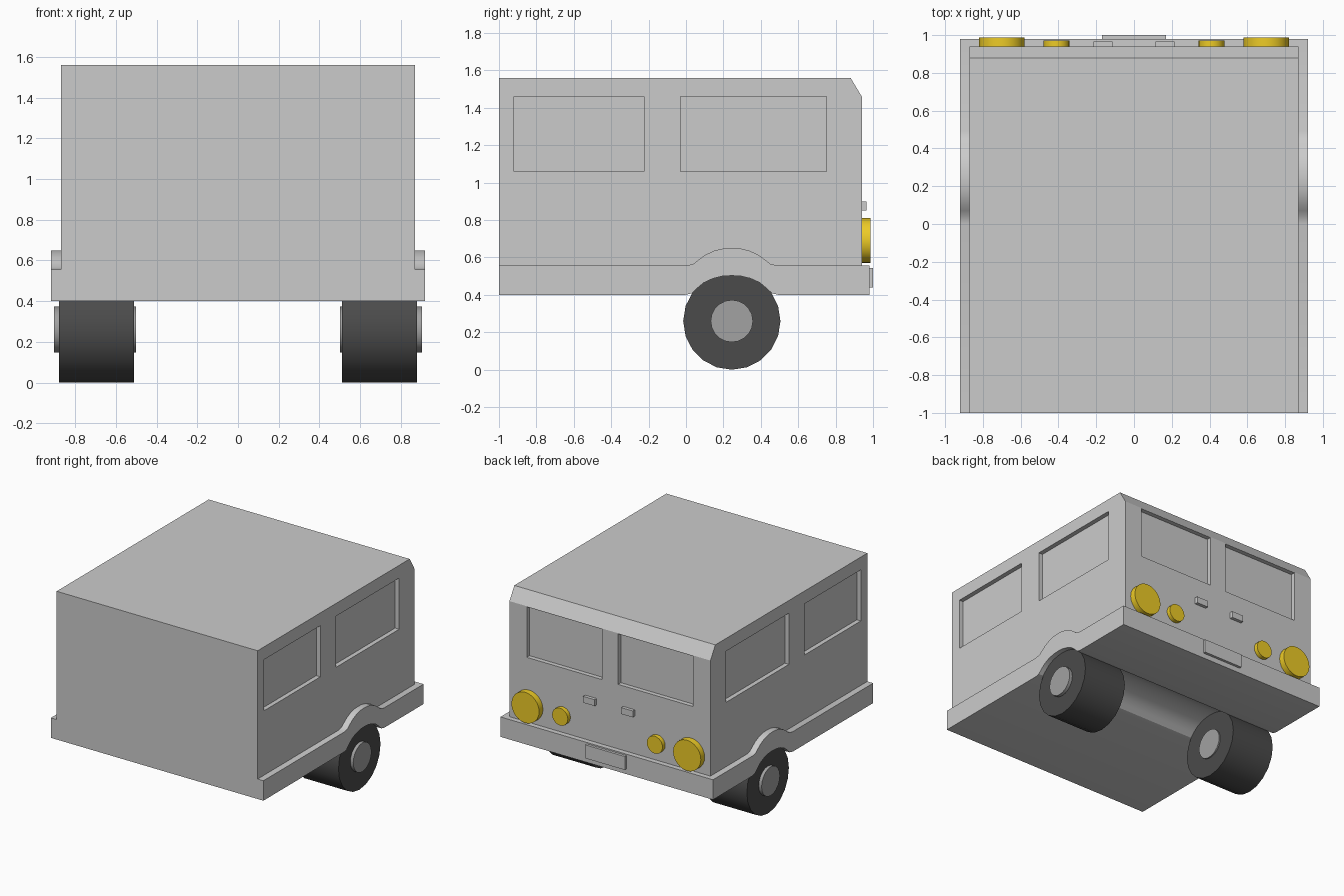
import bpy, bmesh, math
from mathutils import Matrix

if "Cube" in bpy.data.objects:
    bpy.data.objects.remove(bpy.data.objects["Cube"])


def material(name, rgb):
    m = bpy.data.materials.new(name)
    m.diffuse_color = (*rgb, 1)
    m.use_nodes = True
    m.node_tree.nodes["Principled BSDF"].inputs["Base Color"].default_value = m.diffuse_color
    return m


yellow = material("lamp_yellow", (0.85, 0.6, 0.02))
rubber = material("rubber", (0.07, 0.07, 0.07))
hub_grey = material("hub_grey", (0.36, 0.36, 0.36))


def finish(bm, name, mat=None, smooth=False):
    bmesh.ops.recalc_face_normals(bm, faces=bm.faces[:])
    me = bpy.data.meshes.new(name)
    bm.to_mesh(me)
    bm.free()
    ob = bpy.data.objects.new(name, me)
    bpy.context.collection.objects.link(ob)
    if mat:
        me.materials.append(mat)
    if smooth:
        for o in bpy.context.selected_objects:
            o.select_set(False)
        ob.select_set(True)
        bpy.context.view_layer.objects.active = ob
        bpy.ops.object.shade_smooth_by_angle(angle=math.radians(30))
    return ob


def add_box(bm, x0, x1, y0, y1, z0, z1):
    m = (Matrix.Translation(((x0 + x1) / 2, (y0 + y1) / 2, (z0 + z1) / 2))
         @ Matrix.Diagonal((abs(x1 - x0), abs(y1 - y0), z1 - z0, 1)))
    bmesh.ops.create_cube(bm, size=1, matrix=m)


def box(name, *dims):
    bm = bmesh.new()
    add_box(bm, *dims)
    return finish(bm, name)


def side_profile(name, pts, half, smooth=False):
    """Extrude a (y, z) outline across the width."""
    bm = bmesh.new()
    f = bm.faces.new([bm.verts.new((-half, y, z)) for y, z in pts])
    r = bmesh.ops.extrude_face_region(bm, geom=[f])
    verts = [v for v in r["geom"] if isinstance(v, bmesh.types.BMVert)]
    bmesh.ops.translate(bm, verts=verts, vec=(2 * half, 0, 0))
    return finish(bm, name, smooth=smooth)


def cylinder(name, axis, center, r, depth, segs, mat):
    bm = bmesh.new()
    rot = Matrix.Rotation(math.pi / 2, 4, "Y" if axis == "X" else "X")
    bmesh.ops.create_cone(bm, cap_ends=True, segments=segs, radius1=r, radius2=r,
                          depth=depth, matrix=Matrix.Translation(center) @ rot)
    return finish(bm, name, mat, True)


# Upper body with sloped brow above the windscreen
body = side_profile("body", [(-1, 0.55), (0.94, 0.55), (0.94, 1.46),
                             (0.88, 1.56), (-1, 1.56)], 0.87)

# Recessed windows on both sides and the nose
D = 0.035
bm = bmesh.new()
for s in (-1, 1):
    for y0, y1 in ((-0.92, -0.225), (-0.03, 0.75)):
        add_box(bm, s * (0.87 - D), s * 0.95, y0, y1, 1.06, 1.46)
    add_box(bm, s * 0.07, s * 0.72, 0.94 - D, 1.0, 1.06, 1.455)
cutter = finish(bm, "window_cutter")
cutter.hide_render = True
mod = body.modifiers.new("windows", "BOOLEAN")
mod.operation = "DIFFERENCE"
mod.solver = "EXACT"
mod.object = cutter
bpy.context.view_layer.objects.active = body
bpy.ops.object.modifier_apply(modifier="windows")
bpy.data.objects.remove(cutter)

# Skirt and bumper slab, arched over the wheels across the full width
WY, WZ = 0.245, 0.26
top_half = [(0.245, 0.556), (0.205, 0.566), (0.175, 0.59), (0.14, 0.615),
            (0.095, 0.636), (0.045, 0.648)]
low_half = [(0.25, 0.4), (0.215, 0.408), (0.185, 0.436), (0.15, 0.465),
            (0.1, 0.488), (0.05, 0.5)]


def arch(half, peak):
    return ([(WY - d, z) for d, z in half] + [(WY, peak)]
            + [(WY + d, z) for d, z in reversed(half)])


side_profile("skirt", [(-1, 0.4)] + arch(low_half, 0.503) + [(0.98, 0.4), (0.98, 0.556)]
             + arch(top_half, 0.65)[::-1] + [(-1, 0.556)], 0.92, smooth=True)

# Blank plate on the bumper
box("bumper_plate", -0.17, 0.17, 0.97, 1.0, 0.44, 0.545)

# Mirrored wheels, lamps and vents
for s, side in ((-1, "left"), (1, "right")):
    cylinder(f"tire_{side}", "X", (s * 0.695, WY, WZ), 0.26, 0.37, 20, rubber)
    cylinder(f"hub_{side}", "X", (s * 0.7025, WY, WZ), 0.113, 0.405, 20, hub_grey)
    cylinder(f"headlight_{side}", "Y", (s * 0.70, 0.96, 0.69), 0.12, 0.055, 24, yellow)
    cylinder(f"small_lamp_{side}", "Y", (s * 0.41, 0.95, 0.69), 0.068, 0.045, 20, yellow)
    box(f"nose_vent_{side}", s * 0.115, s * 0.215, 0.93, 0.965, 0.85, 0.9)
